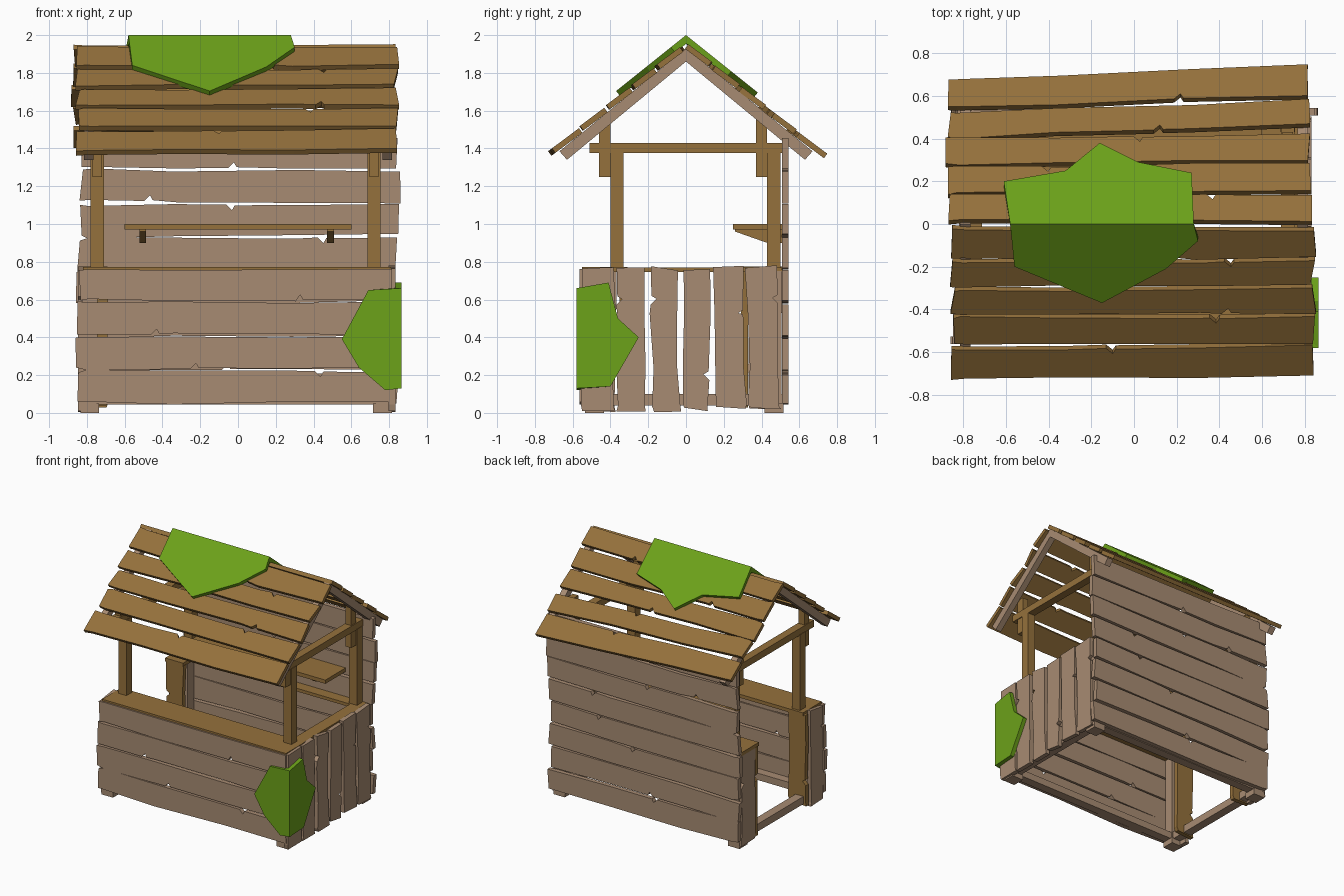
import bpy, bmesh, math, random
from mathutils import Matrix, Vector

if "Cube" in bpy.data.objects:
    bpy.data.objects.remove(bpy.data.objects["Cube"])

random.seed(7)
X, Y, Z = Vector((1, 0, 0)), Vector((0, 1, 0)), Vector((0, 0, 1))


def material(name, rgb):
    m = bpy.data.materials.new(name)
    m.diffuse_color = (*rgb, 1)
    m.use_nodes = True
    m.node_tree.nodes["Principled BSDF"].inputs["Base Color"].default_value = m.diffuse_color
    return m


GREY = material("weathered_wood", (0.39, 0.26, 0.17))
BROWN = material("brown_wood", (0.30, 0.165, 0.045))
GREEN = material("moss_green", (0.15, 0.36, 0.01))


def finish(name, bm, mat):
    me = bpy.data.meshes.new(name)
    bm.to_mesh(me)
    bm.free()
    me.materials.append(mat)
    ob = bpy.data.objects.new(name, me)
    bpy.context.collection.objects.link(ob)
    return ob


def prism(name, pts, origin, u, v, thick, mat):
    """Flat outline in the u/v plane, given thickness along u x v."""
    n = u.cross(v)
    o = Vector(origin)
    bm = bmesh.new()
    lo, hi = [[bm.verts.new(o + u * a + v * b + n * s * thick / 2) for a, b in pts] for s in (-1, 1)]
    bm.faces.new(lo[::-1])
    bm.faces.new(hi)
    for i in range(len(pts)):
        j = (i + 1) % len(pts)
        bm.faces.new((lo[i], lo[j], hi[j], hi[i]))
    bmesh.ops.recalc_face_normals(bm, faces=bm.faces)
    return finish(name, bm, mat)


def box(name, x0, x1, y0, y1, z0, z1, mat):
    pts = [(x0, y0), (x1, y0), (x1, y1), (x0, y1)]
    return prism(name, pts, (0, 0, (z0 + z1) / 2), X, Y, z1 - z0, mat)


def plank(name, origin, u, v, length, width, thick, mat, wob=0.009, skew=0.0):
    """Rough-sawn board: wavy edges, uneven ends and one chipped notch."""
    r = random.uniform
    edges = []
    notch_side, notch_at = random.choice((-1, 1)), r(-0.3, 0.3) * length
    for s in (-1, 1):
        e = []
        for f in (-0.5, -0.47, -0.2, 0.18, 0.5):
            a = f * length + (r(-0.015, 0.015) if abs(f) == 0.5 else r(-0.01, 0.01) * length)
            e.append((a, s * (width / 2 + r(-wob, wob)) + skew * f))
        if s == notch_side:
            b = s * width / 2 + skew * notch_at / length
            e += [(notch_at - 0.03, b), (notch_at, b - s * 0.03), (notch_at + 0.015, b - s * 0.004)]
        edges.append(sorted(e))
    return prism(name, edges[0] + edges[1][::-1], origin, u, v, thick, mat)


# base: feet, sill rails and lower corner posts
for sx in (-1, 1):
    for sy in (-1, 1):
        cx, cy = sx * 0.775 - 0.01, sy * 0.475 - 0.01
        box("foot", cx - 0.05, cx + 0.05, cy - 0.05, cy + 0.05, 0, 0.05, GREY)
        box("lower_post", cx - 0.04, cx + 0.04, cy - 0.04, cy + 0.04, 0.04, 0.75, GREY)
    box("side_sill", cx - 0.035, cx + 0.035, -0.53, 0.51, 0.04, 0.10, GREY)
for y in (-0.49, 0.47):
    box("long_sill", -0.82, 0.80, y - 0.035, y + 0.035, 0.045, 0.10, GREY)

# front and back wall boards
for i in range(4):
    plank("front_board", (-0.012, -0.545, 0.137 + i * 0.181), X, Z, 1.67, 0.170, 0.035, GREY)
for i in range(8):
    plank("back_board", (random.uniform(-0.015, 0.01), 0.525, 0.132 + i * 0.178), X, Z,
          1.68, 0.163, 0.035, GREY, skew=random.uniform(-0.02, 0.02))

# right wall boards
for y, w in ((-0.465, 0.17), (-0.29, 0.15), (-0.112, 0.14), (0.055, 0.14), (0.23, 0.155), (0.41, 0.165)):
    plank("right_board", (0.815, y, 0.392), Z, Y, 0.75, w, 0.035, GREY, skew=random.uniform(-0.02, 0.02))

# left wall: short stubs either side of the doorway, with brown jambs
plank("left_front_board", (-0.83, -0.45, 0.392), Z, Y, 0.75, 0.16, 0.035, GREY)
plank("left_back_board", (-0.83, 0.42, 0.392), Z, Y, 0.75, 0.17, 0.035, GREY)
for y in (-0.335, 0.31):
    plank("door_jamb", (-0.765, y, 0.40), Z, X, 0.72, 0.15, 0.035, BROWN)

# counter and wall caps
box("front_counter", -0.82, 0.81, -0.55, -0.31, 0.745, 0.773, BROWN)
box("back_cap", -0.82, 0.80, 0.42, 0.508, 0.745, 0.77, BROWN)
box("right_cap", 0.70, 0.80, -0.32, 0.44, 0.745, 0.77, BROWN)
box("left_cap", -0.85, -0.69, 0.29, 0.508, 0.746, 0.775, BROWN)

# upper posts, tie beams, rafter struts
for x in (-0.745, 0.72):
    for y in (-0.365, 0.465):
        box("upper_post", x - 0.035, x + 0.035, y - 0.035, y + 0.035, 0.75, 1.38, BROWN)
    box("tie_beam", x - 0.032, x + 0.032, -0.51, 0.51, 1.375, 1.43, BROWN)
    box("front_strut", x - 0.025, x + 0.025, -0.46, -0.40, 1.25, 1.54, BROWN)
    box("back_strut", x - 0.025, x + 0.025, 0.37, 0.43, 1.25, 1.57, BROWN)

# gable rafters
half = [(0.67, 1.385), (0.63, 1.34)]
chevron = [(0, 1.93)] + half + [(0, 1.86)] + [(-y, z) for y, z in half[::-1]]
for x in (-0.79, 0.79):
    prism("rafter_pair", chevron, (x, 0, 0), Y, Z, 0.05, GREY)

# shelf on two wedge brackets
box("shelf", -0.60, 0.60, 0.25, 0.508, 0.97, 1.0, BROWN)
for x in (-0.505, 0.49):
    prism("shelf_bracket", [(0.26, 0.97), (0.26, 0.96), (0.43, 0.90), (0.508, 0.90), (0.508, 0.97)],
          (x, 0, 0), Y, Z, 0.035, BROWN)

# roof boards: (centre y, width in y, skew in y)
ang = math.radians(38.7)
rows = [(-0.085, 0.13, 0), (-0.225, 0.112, 0), (-0.357, 0.112, 0.01), (-0.49, 0.115, 0), (-0.642, 0.135, 0.02),
        (0.07, 0.12, 0), (0.205, 0.12, 0.02), (0.34, 0.12, 0.02), (0.485, 0.115, 0.06), (0.635, 0.13, 0.06)]
for y, w, sk in rows:
    s = 1 if y < 0 else -1
    tilt = ang - math.radians(2)
    v = Vector((0, s * math.cos(tilt), math.sin(tilt)))
    z = 1.965 - 0.8 * abs(y) - 0.019
    c = math.cos(ang)
    plank("roof_board", (-0.005 if s > 0 else -0.025, y, z), X, v, 1.69, w / c, 0.03, BROWN, skew=s * sk / c)


# folded moss patches
def patch(name, a, b, first, second):
    bm = bmesh.new()
    va, vb = bm.verts.new(a), bm.verts.new(b)
    bm.faces.new([va, vb] + [bm.verts.new(p) for p in first])
    bm.faces.new([vb, va] + [bm.verts.new(p) for p in second])
    mod = finish(name, bm, GREEN).modifiers.new("thickness", 'SOLIDIFY')
    mod.thickness, mod.offset, mod.use_even_offset = 0.035, -1, True


def on_roof(pts):
    return [(x, y, 2.0 - 0.8 * abs(y)) for x, y in pts]


patch("roof_moss", (0.28, 0, 2.0), (-0.58, 0, 2.0),
      on_roof([(-0.56, -0.20), (-0.15, -0.37), (0.15, -0.21), (0.30, -0.08)]),
      on_roof([(0.27, 0.24), (0.02, 0.29), (-0.16, 0.38), (-0.32, 0.25), (-0.61, 0.20)]))
patch("corner_moss", (0.865, -0.58, 0.13), (0.865, -0.58, 0.66),
      [(x, -0.58, z) for x, z in ((0.69, 0.65), (0.55, 0.39), (0.64, 0.24), (0.78, 0.12))],
      [(0.865, y, z) for y, z in ((-0.40, 0.14), (-0.25, 0.40), (-0.36, 0.50), (-0.41, 0.69))])
